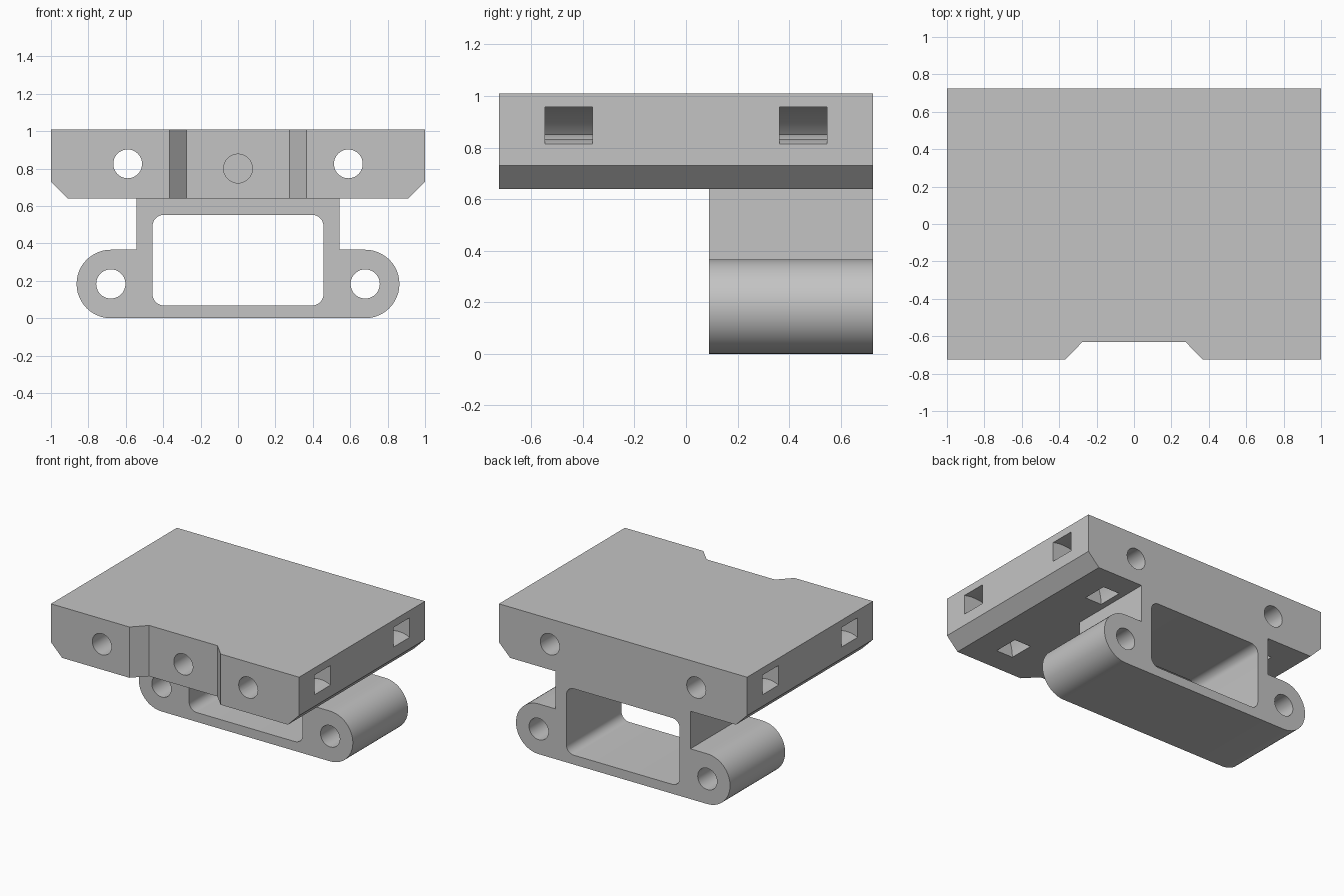
import bpy
import bmesh
from math import cos, sin, pi, radians
from mathutils import Vector

cube = bpy.data.objects.get("Cube")
if cube:
    bpy.data.objects.remove(cube, do_unlink=True)

HALF_DEPTH = 0.725
PLATE_BOTTOM, PLATE_TOP = 0.64, 1.01

grey = bpy.data.materials.new("plain grey")
grey.use_nodes = True
grey.diffuse_color = (0.55, 0.55, 0.55, 1)
grey.node_tree.nodes["Principled BSDF"].inputs["Base Color"].default_value = grey.diffuse_color


def arc(cx, cz, r, start, end, steps=24):
    """Points on an arc, angles in degrees."""
    angles = [radians(start + (end - start) * i / steps) for i in range(steps + 1)]
    return [(cx + r * cos(a), cz + r * sin(a)) for a in angles]


def circle(cx, cz, r, steps=40):
    return arc(cx, cz, r, 0, 360, steps)[:-1]


def prism(name, points, low, high, axis="y"):
    """Extrude an (x, z) outline along y, or an (x, y) outline along z."""
    bm = bmesh.new()
    if axis == "y":
        verts = [bm.verts.new((a, low, b)) for a, b in points]
        step = Vector((0, high - low, 0))
    else:
        verts = [bm.verts.new((a, b, low)) for a, b in points]
        step = Vector((0, 0, high - low))
    face = bm.faces.new(verts)
    grown = bmesh.ops.extrude_face_region(bm, geom=[face], use_keep_orig=True)["geom"]
    moved = [g for g in grown if isinstance(g, bmesh.types.BMVert)]
    bmesh.ops.translate(bm, verts=moved, vec=step)
    bmesh.ops.recalc_face_normals(bm, faces=bm.faces)
    mesh = bpy.data.meshes.new(name)
    bm.to_mesh(mesh)
    bm.free()
    mesh.materials.append(grey)
    obj = bpy.data.objects.new(name, mesh)
    bpy.context.collection.objects.link(obj)
    return obj


def cut(obj, cutters):
    """Subtract each cutter, then smooth the curved faces."""
    bpy.ops.object.select_all(action="DESELECT")
    bpy.context.view_layer.objects.active = obj
    obj.select_set(True)
    for cutter in cutters:
        mod = obj.modifiers.new("cut", "BOOLEAN")
        mod.operation = "DIFFERENCE"
        mod.solver = "EXACT"
        mod.object = cutter
        bpy.ops.object.modifier_apply(modifier=mod.name)
        bpy.data.objects.remove(cutter, do_unlink=True)
    bpy.ops.object.shade_smooth_by_angle(angle=radians(30))


# Top plate with chamfered lower sides
chamfer = 0.09
plate = prism("top_plate", [
    (-1, PLATE_TOP), (-1, PLATE_BOTTOM + chamfer), (-1 + chamfer, PLATE_BOTTOM),
    (1 - chamfer, PLATE_BOTTOM), (1, PLATE_BOTTOM + chamfer), (1, PLATE_TOP)],
    -HALF_DEPTH, HALF_DEPTH)

# Tapered front notch and blind centre hole
front = -HALF_DEPTH
cutters = [
    prism("notch_cutter", [(-0.465, front - 0.1), (0.465, front - 0.1),
                           (0.275, front + 0.095), (-0.275, front + 0.095)],
          0.5, 1.2, "z"),
    prism("centre_hole_cutter", circle(0, 0.8, 0.077), front - 0.1, -0.2),
]

# Long bolt holes and curved strap tunnels from the sides to the underside
for side in (-1, 1):
    cutters.append(prism("bolt_hole_cutter", circle(side * 0.59, 0.825, 0.077), -1, 1))
    for y in (-0.455, 0.455):
        ring = (arc(0.915, PLATE_BOTTOM, 0.328, -20, 200, 40)
                + arc(0.915, PLATE_BOTTOM, 0.194, 200, -20, 40))
        # Only the quarter that lies inside the plate, run out past both openings
        ring = (arc(0.915, PLATE_BOTTOM, 0.328, 45, 200, 40)
                + arc(0.915, PLATE_BOTTOM, 0.194, 200, 45, 40))
        cutters.append(prism("strap_tunnel_cutter", [(side * x, z) for x, z in ring],
                             y - 0.0925, y + 0.0925))
cut(plate, cutters)

# Lower bracket with rounded lugs
lug_x, lug_r, neck = 0.68, 0.183, 0.543
right_half = (arc(lug_x, lug_r, lug_r, -90, 90)
              + [(neck, 2 * lug_r), (neck, PLATE_BOTTOM)])
left_half = [(-x, z) for x, z in reversed(right_half)]
bracket = prism("lower_bracket", right_half + left_half, 0.09, HALF_DEPTH)

# Rounded window and lug holes
w, low, high, r = 0.457, 0.068, 0.552, 0.06
window = (arc(w - r, high - r, r, 0, 90, 8) + arc(r - w, high - r, r, 90, 180, 8)
          + arc(r - w, low + r, r, 180, 270, 8) + arc(w - r, low + r, r, 270, 360, 8))
cutters = [prism("window_cutter", window, 0, 1)]
for side in (-1, 1):
    cutters.append(prism("lug_hole_cutter", circle(side * lug_x, lug_r, 0.078), 0, 1))
cut(bracket, cutters)
